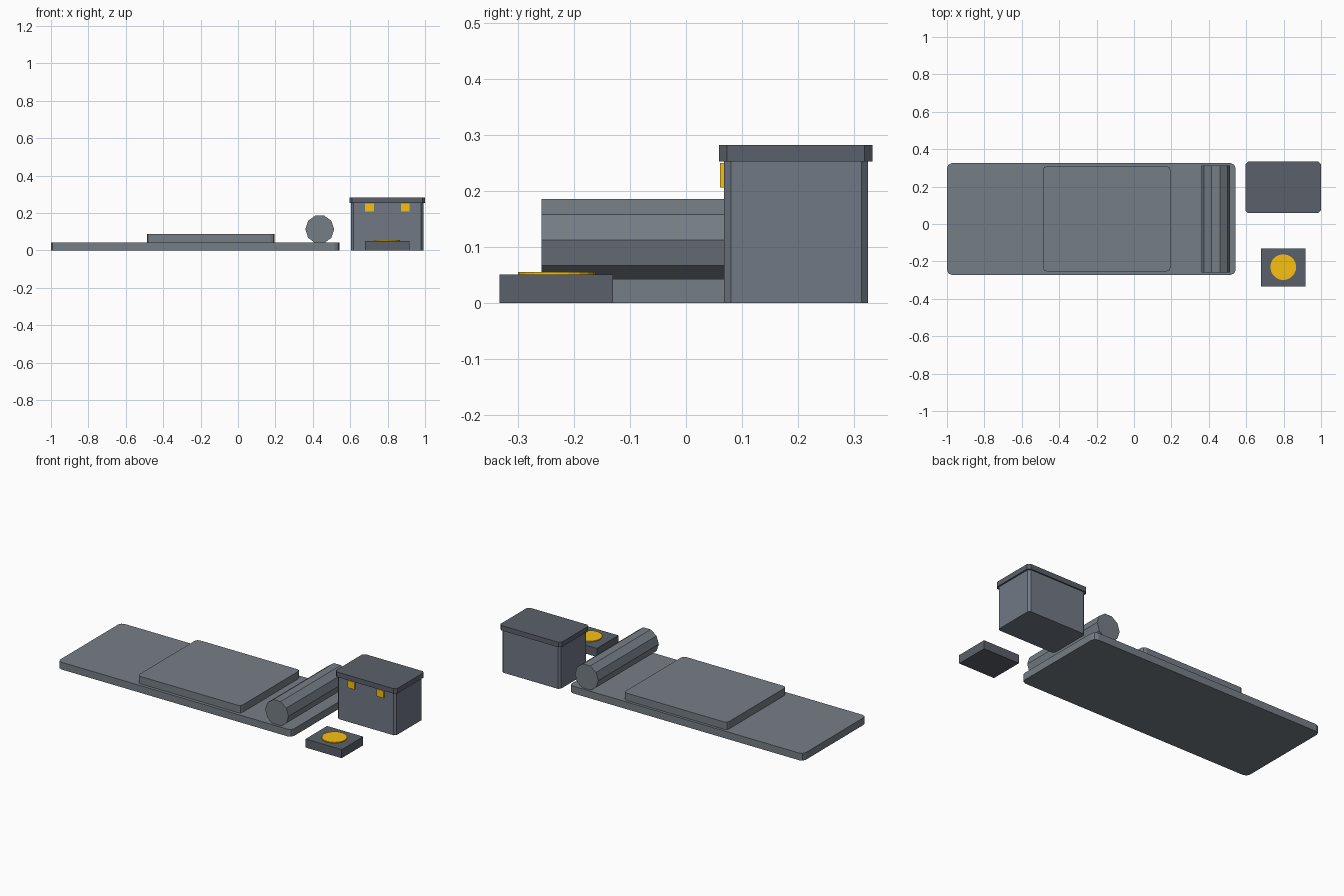
import bpy, bmesh
from math import pi
from mathutils import Matrix

if "Cube" in bpy.data.objects:
    bpy.data.objects.remove(bpy.data.objects["Cube"])


def material(name, rgb):
    m = bpy.data.materials.new(name)
    m.diffuse_color = (*rgb, 1)
    m.use_nodes = True
    m.node_tree.nodes["Principled BSDF"].inputs["Base Color"].default_value = m.diffuse_color
    return m


gold = material("gold", (0.95, 0.53, 0.005))
cloth = material("cloth_slate", (0.18, 0.21, 0.235))
metal = material("chest_slate", (0.165, 0.19, 0.235))
dark = material("dark_slate", (0.105, 0.12, 0.145))


def finish(name, bm, mat):
    me = bpy.data.meshes.new(name)
    bm.to_mesh(me)
    bm.free()
    ob = bpy.data.objects.new(name, me)
    bpy.context.collection.objects.link(ob)
    me.materials.append(mat)
    return ob


def box(name, mat, x, y, z, corner=0, segments=1):
    """Box from (min, max) ranges, with optional bevelled vertical edges."""
    bm = bmesh.new()
    bmesh.ops.create_cube(bm, size=1)
    for v in bm.verts:
        for i, (lo, hi) in enumerate((x, y, z)):
            v.co[i] = hi if v.co[i] > 0 else lo
    if corner:
        upright = [e for e in bm.edges
                   if abs(e.verts[0].co.z - e.verts[1].co.z) > 1e-4]
        bmesh.ops.bevel(bm, geom=upright, offset=corner, segments=segments,
                        profile=0.5, affect='EDGES')
    return finish(name, bm, mat)


def cylinder(name, mat, centre, radius, depth, sides, rot=None):
    bm = bmesh.new()
    m = Matrix.Translation(centre) @ (rot or Matrix())
    bmesh.ops.create_cone(bm, cap_ends=True, segments=sides, radius1=radius,
                          radius2=radius, depth=depth, matrix=m)
    return finish(name, bm, mat)


# Sleeping mat, folded blanket and ten-sided bolster
box("mat", cloth, (-1, 0.543), (-0.272, 0.325), (0, 0.043), 0.026, 2)
box("blanket", cloth, (-0.487, 0.195), (-0.253, 0.309), (0.043, 0.087), 0.02, 2)
bolster_turn = Matrix.Rotation(pi / 2, 4, 'X') @ Matrix.Rotation(pi / 2, 4, 'Z')
cylinder("bolster", cloth, (0.437, 0.027, 0.113), 0.077, 0.57, 10, bolster_turn)

# Storage chest with lid and two latches
box("chest_body", metal, (0.605, 0.991), (0.068, 0.325), (0, 0.253), 0.012)
box("chest_lid", dark, (0.595, 1.0), (0.059, 0.333), (0.253, 0.283), 0.014)
for side, x in (("left", 0.703), ("right", 0.895)):
    box(f"latch_{side}", gold, (x - 0.023, x + 0.023), (0.061, 0.072),
        (0.207, 0.25))

# Low block with gold disc on top
box("block", dark, (0.679, 0.917), (-0.333, -0.13), (0, 0.051))
cylinder("disc", gold, (0.798, -0.231, 0.052), 0.069, 0.008, 20)
